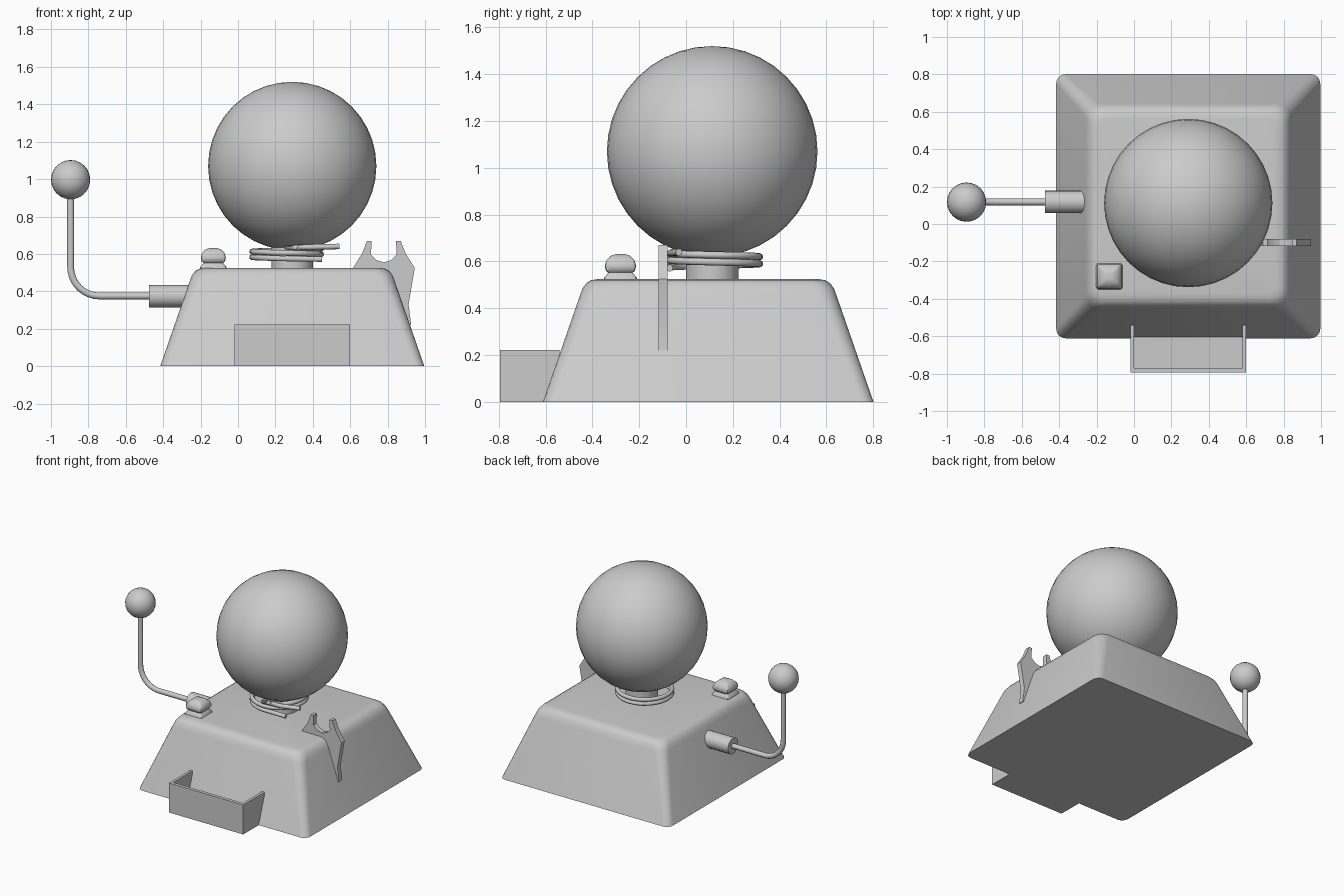
import bpy, bmesh
from math import cos, sin, pi, radians

if "Cube" in bpy.data.objects:
    bpy.data.objects.remove(bpy.data.objects["Cube"])

def finish(name, bm, angle=40):
    bmesh.ops.recalc_face_normals(bm, faces=bm.faces)
    me = bpy.data.meshes.new(name)
    bm.to_mesh(me)
    bm.free()
    ob = bpy.data.objects.new(name, me)
    bpy.context.collection.objects.link(ob)
    bpy.ops.object.select_all(action='DESELECT')
    bpy.context.view_layer.objects.active = ob
    ob.select_set(True)
    bpy.ops.object.shade_smooth_by_angle(angle=radians(angle))
    return ob

def rounded_loft(name, cx, cy, rings, seg=4):
    """Stack of rounded squares; each ring is (half size, corner radius, z)."""
    bm = bmesh.new()
    loops = []
    for half, r, z in rings:
        loop = []
        for k in range(4):
            a0 = k * pi / 2
            sx, sy = [(1, 1), (-1, 1), (-1, -1), (1, -1)][k]
            for i in range(seg + 1):
                a = a0 + i / seg * pi / 2
                loop.append(bm.verts.new((cx + sx * (half - r) + r * cos(a),
                                          cy + sy * (half - r) + r * sin(a), z)))
        loops.append(loop)
    n = len(loops[0])
    for a, b in zip(loops, loops[1:]):
        for i in range(n):
            bm.faces.new((a[i], a[(i + 1) % n], b[(i + 1) % n], b[i]))
    bm.faces.new(loops[0])
    bm.faces.new(loops[-1])
    return finish(name, bm)

def ball(name, loc, r, seg):
    bm = bmesh.new()
    bmesh.ops.create_uvsphere(bm, u_segments=seg, v_segments=seg // 2, radius=r)
    bmesh.ops.translate(bm, verts=bm.verts, vec=loc)
    return finish(name, bm)

def cylinder(name, loc, r, depth, along_x=False):
    bm = bmesh.new()
    bmesh.ops.create_cone(bm, cap_ends=True, segments=24, radius1=r, radius2=r, depth=depth)
    ob = finish(name, bm)
    ob.location = loc
    if along_x:
        ob.rotation_euler = (0, pi / 2, 0)
    return ob

def tube(name, points, r):
    cu = bpy.data.curves.new(name, 'CURVE')
    cu.dimensions = '3D'
    cu.bevel_depth = r
    cu.bevel_resolution = 3
    cu.use_fill_caps = True
    sp = cu.splines.new('POLY')
    sp.points.add(len(points) - 1)
    for p, co in zip(sp.points, points):
        p.co = (*co, 1)
    sp.use_smooth = True
    ob = bpy.data.objects.new(name, cu)
    bpy.context.collection.objects.link(ob)
    return ob

# tapered base with softened top edge
rounded_loft("base", 0.29, 0.095, [
    (0.706, 0.05, 0), (0.548, 0.07, 0.455), (0.537, 0.075, 0.485),
    (0.52, 0.075, 0.508), (0.50, 0.07, 0.52), (0.47, 0.06, 0.525)])

# globe, neck
ball("globe", (0.29, 0.112, 1.07), 0.45, 40)
cylinder("neck", (0.29, 0.112, 0.58), 0.112, 0.16)

# wire coil wound loosely round the neck
coil = [(0.45, -0.07, 0.572)]
for i in range(49):
    t = i / 48
    a = -pi / 2 - 2 * pi * 2 * t
    coil.append((0.26 + 0.185 * cos(a), 0.12 + 0.195 * sin(a), 0.575 + 0.06 * t))
coil.append((0.12, -0.075, 0.636))
coil = coil[:-1] + [(0.40, -0.065, 0.637), (0.54, -0.03, 0.64)]
tube("wire_coil", coil, 0.015)

# square push button
rounded_loft("button", -0.132, -0.28, [
    (0.07, 0.012, 0.50), (0.07, 0.012, 0.53), (0.052, 0.012, 0.552),
    (0.062, 0.012, 0.560), (0.067, 0.012, 0.58), (0.06, 0.012, 0.605),
    (0.042, 0.012, 0.624), (0.018, 0.008, 0.632)], seg=2)

# side lever: socket, bent rod, knob
cylinder("lever_socket", (-0.36, 0.118, 0.374), 0.06, 0.23, True)
rod = [(-0.45, 0.118, 0.375), (-0.74, 0.118, 0.375)]
for i in range(1, 9):
    a = i / 8 * pi / 2
    rod.append((-0.74 - 0.155 * sin(a), 0.118, 0.53 - 0.155 * cos(a)))
rod.append((-0.895, 0.118, 0.95))
tube("lever_rod", rod, 0.019)
ball("lever_knob", (-0.895, 0.117, 0.997), 0.105, 24)

# notched rest on the right side
outline = [(0.69, 0.67), (0.713, 0.67), (0.712, 0.595), (0.74, 0.567), (0.78, 0.555),
           (0.82, 0.567), (0.848, 0.595), (0.845, 0.67), (0.87, 0.67), (0.895, 0.605),
           (0.945, 0.525), (0.912, 0.33), (0.926, 0.22), (0.80, 0.22), (0.65, 0.40),
           (0.615, 0.525), (0.665, 0.605)]
bm = bmesh.new()
face = bm.faces.new([bm.verts.new((x, -0.118, z)) for x, z in outline])
ext = bmesh.ops.extrude_face_region(bm, geom=[face])
bmesh.ops.translate(bm, vec=(0, 0.038, 0),
                    verts=[v for v in ext["geom"] if isinstance(v, bmesh.types.BMVert)])
finish("notched_rest", bm, 30)

# open tray at the front, its back closed by the base
bm = bmesh.new()
for x0, x1, y0, y1, z1 in [(-0.02, 0.60, -0.795, -0.77, 0.222), (-0.02, 0.0, -0.77, -0.54, 0.222),
                           (0.58, 0.60, -0.77, -0.54, 0.222), (0.0, 0.58, -0.77, -0.56, 0.02)]:
    for v in bmesh.ops.create_cube(bm, size=1)["verts"]:
        v.co = (x1 if v.co.x > 0 else x0, y1 if v.co.y > 0 else y0, z1 if v.co.z > 0 else 0)
finish("front_tray", bm)
